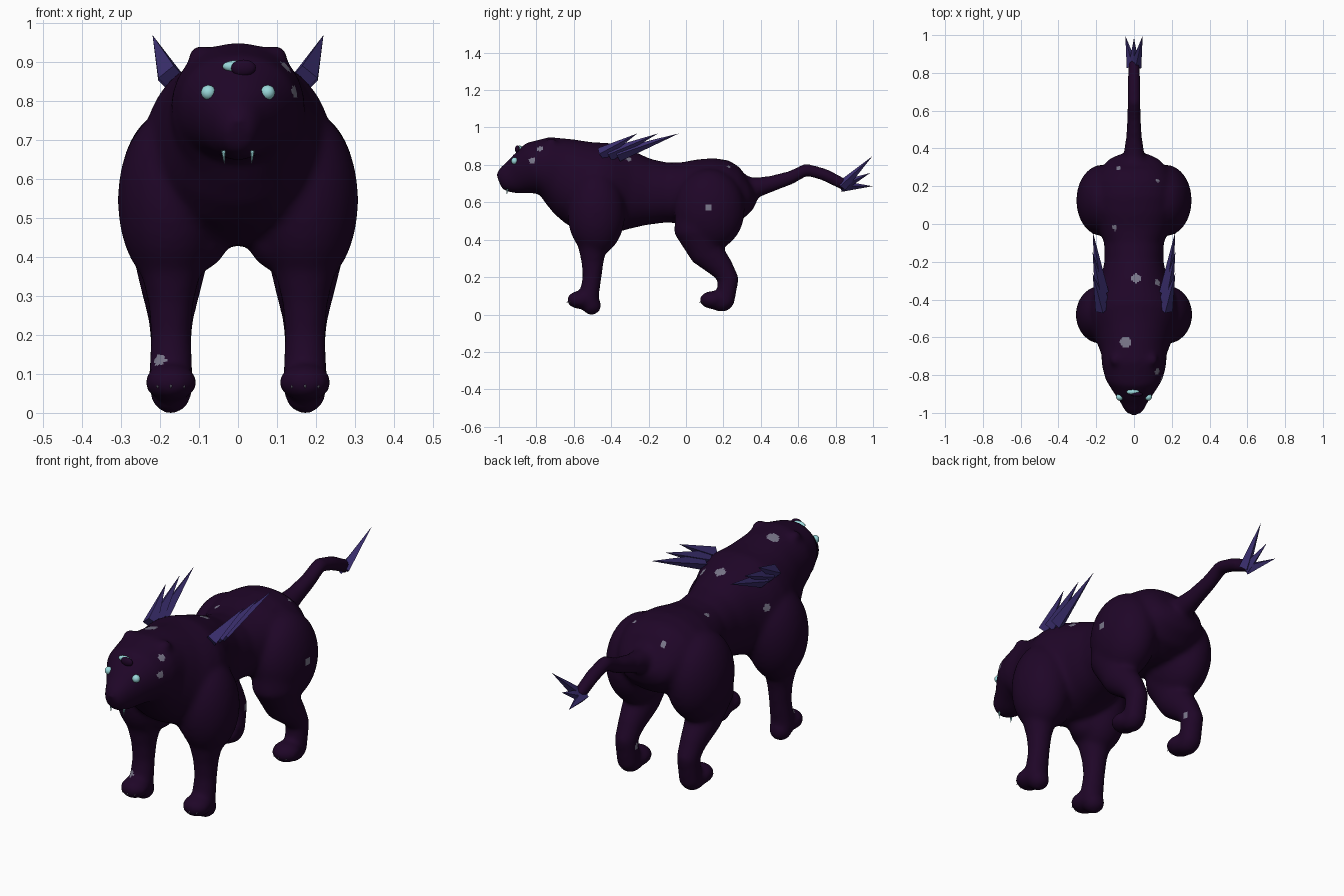
import bpy, bmesh, math
from mathutils import Vector, Matrix

if "Cube" in bpy.data.objects:
    bpy.data.objects.remove(bpy.data.objects["Cube"], do_unlink=True)


def material(name, rgb):
    m = bpy.data.materials.new(name)
    m.use_nodes = True
    m.diffuse_color = (*rgb, 1)
    m.node_tree.nodes["Principled BSDF"].inputs["Base Color"].default_value = (*rgb, 1)
    return m


fur = material("dark plum fur", (0.0135, 0.0017, 0.0205))
spot_grey = material("grey spots", (0.19, 0.18, 0.25))
spine_violet = material("violet spines", (0.045, 0.029, 0.165))
pale_cyan = material("pale cyan", (0.32, 0.68, 0.70))


def ellipsoid(bm, center, radii, u=24, v=16):
    mat = Matrix.Translation(center) @ Matrix.Diagonal((*radii, 1))
    bmesh.ops.create_uvsphere(bm, u_segments=u, v_segments=v, radius=1, matrix=mat)


def loft(bm, x, stations, sides=24, power=1):
    """Closed tube in a plane of constant x; stations are (y, z, half width, half depth).
    A power below 1 makes the cross-section boxier."""
    def bulge(v):
        return math.copysign(abs(v) ** power, v)
    rings = []
    for i, (y, z, rx, rd) in enumerate(stations):
        a = stations[max(i - 1, 0)]
        b = stations[min(i + 1, len(stations) - 1)]
        t = Vector((0, b[0] - a[0], b[1] - a[1])).normalized()
        up = t.cross(Vector((1, 0, 0)))
        ring = []
        for k in range(sides):
            ang = math.tau * k / sides
            co = Vector((x + rx * bulge(math.cos(ang)), y, z)) + up * (rd * bulge(math.sin(ang)))
            ring.append(bm.verts.new(co))
        rings.append(ring)
    for r, s in zip(rings, rings[1:]):
        for k in range(sides):
            n = (k + 1) % sides
            bm.faces.new((r[k], r[n], s[n], s[k]))
    bm.faces.new(rings[0][::-1])
    bm.faces.new(rings[-1])


def spike(bm, base, tip, radius, sides=4):
    base, tip = Vector(base), Vector(tip)
    d = tip - base
    mat = Matrix.Translation((base + tip) / 2) @ d.to_track_quat('Z', 'Y').to_matrix().to_4x4()
    bmesh.ops.create_cone(bm, cap_ends=True, segments=sides, radius1=radius,
                          radius2=0, depth=d.length, matrix=mat)


def finish(name, bm, mat, smooth=False):
    bmesh.ops.recalc_face_normals(bm, faces=bm.faces[:])
    me = bpy.data.meshes.new(name)
    bm.to_mesh(me)
    bm.free()
    me.materials.append(mat)
    if smooth:
        me.shade_smooth()
    ob = bpy.data.objects.new(name, me)
    bpy.context.collection.objects.link(ob)
    return ob


# Head, neck and torso: (y, top, bottom, half width)
bm = bmesh.new()
trunk = [(-1.0, .752, .67, .035), (-.975, .788, .653, .056), (-.93, .822, .643, .078),
         (-.88, .862, .64, .112), (-.82, .922, .64, .152), (-.75, .95, .62, .17),
         (-.68, .951, .578, .174), (-.61, .945, .515, .2), (-.55, .937, .465, .228),
         (-.48, .926, .425, .242), (-.4, .91, .425, .23), (-.3, .877, .455, .18),
         (-.2, .832, .478, .156), (-.1, .812, .492, .158), (-.02, .814, .485, .19),
         (.06, .829, .48, .215), (.14, .837, .47, .225), (.22, .824, .47, .215),
         (.29, .788, .5, .18), (.34, .74, .56, .135), (.362, .71, .61, .08)]
loft(bm, 0, [(y, (t + b) / 2, w, (t - b) / 2) for y, t, b, w in trunk], 32, .94)

# Tail
tail = [(.26, .67, .11), (.36, .675, .058), (.45, .697, .044), (.56, .732, .037),
        (.645, .775, .035), (.74, .748, .034), (.86, .688, .032)]
loft(bm, 0, [(y, z, r, r) for y, z, r in tail])

# Limbs, ears and paws on both sides
for s in (-1, 1):
    x = .172 * s
    ellipsoid(bm, (.096 * s, -.72, .91), (.032, .035, .034))
    ellipsoid(bm, (x, -.48, .545), (.137, .155, .23))
    ellipsoid(bm, (.13 * s, -.48, .455), (.11, .1, .1))
    ellipsoid(bm, (.168 * s, .125, .56), (.138, .19, .22))
    loft(bm, x, [(-.485, .52, .125, .135), (-.495, .42, .108, .1), (-.5, .35, .075, .075),
                 (-.5, .28, .058, .06), (-.502, .2, .052, .051), (-.515, .12, .056, .052),
                 (-.52, .06, .058, .05)])
    ellipsoid(bm, (x, -.505, .049), (.053, .053, .052))
    ellipsoid(bm, (x, -.57, .078), (.068, .067, .048))
    loft(bm, x, [(.1, .56, .12, .16), (.065, .44, .108, .13), (.11, .33, .08, .09),
                 (.19, .25, .06, .066), (.226, .19, .053, .058), (.21, .06, .053, .048)])
    ellipsoid(bm, (x, .19, .062), (.053, .063, .048))
    ellipsoid(bm, (x, .14, .078), (.068, .068, .048))

# Fuse the lumps into one smooth skin
ob = finish("body", bm, fur)
remesh = ob.modifiers.new("fuse", 'REMESH')
remesh.mode = 'VOXEL'
remesh.voxel_size = .011
soften = ob.modifiers.new("soften", 'SMOOTH')
soften.factor = .5
soften.iterations = 15
dg = bpy.context.evaluated_depsgraph_get()
skin = bpy.data.meshes.new_from_object(ob.evaluated_get(dg))
ob.modifiers.clear()
ob.data = skin
skin.materials.clear()
skin.materials.append(fur)
skin.materials.append(spot_grey)
skin.shade_smooth()

# Grey spots: faces close to each spot centre
spots = [(.3, .12, .57, .019), (.13, .23, .79, .012), (-.09, .31, .77, .016),
         (-.1, -.02, .79, .014), (.01, -.29, .87, .026), (.115, -.32, .82, .018),
         (-.05, -.62, .945, .03), (.16, -.83, .825, .016), (.13, -.785, .89, .018),
         (-.2, -.55, .135, .018), (-.2, -.36, .72, .018), (.12, .22, .165, .014),
         (-.12, .24, .19, .014)]
centers = [p.center.copy() for p in skin.polygons]
for p in skin.polygons:
    p.material_index = 0
for *co, r in spots:
    near = min(centers, key=lambda c: (c - Vector(co)).length_squared)
    for p, c in zip(skin.polygons, centers):
        if (c - near).length < r:
            p.material_index = 1


def face_front(x, z):
    """Foremost y of the skin around a point of the face."""
    return min(c.y for c in centers if abs(c.x - x) < .009 and abs(c.z - z) < .009)


# Shoulder spine fans
for s, side in ((-1, "right"), (1, "left")):
    bm = bmesh.new()
    for i in range(3):
        spike(bm, (s * .169, -.455 + .045 * i, .858 - .003 * i),
              (s * .219, -.26 + .111 * i, .968), .036)
    finish(side + "_shoulder_spines", bm, spine_violet)

# Tail tip spines
bm = bmesh.new()
for tip in ((.046, .997, .847), (0, .985, .757), (-.046, .997, .686)):
    spike(bm, (tip[0] * .2, .832, .686), tip, .03)
finish("tail_spines", bm, spine_violet)

# Eyes, forehead eye and its dark lid
bm = bmesh.new()
for s in (-1, 1):
    ellipsoid(bm, (.076 * s, face_front(.076 * s, .821) + .008, .821), (.019, .018, .019), 16, 10)
finish("eyes", bm, pale_cyan, True)
brow = face_front(0, .885)
bm = bmesh.new()
ellipsoid(bm, (-.006, brow + .006, .888), (.034, .014, .015), 16, 10)
finish("forehead_eye", bm, pale_cyan, True)
bm = bmesh.new()
ellipsoid(bm, (.014, brow - .006, .884), (.032, .013, .021), 16, 10)
finish("forehead_lid", bm, fur, True)

# Fangs and claws
bm = bmesh.new()
for s in (-1, 1):
    spike(bm, (.037 * s, -.955, .672), (.035 * s, -.958, .638), .006, 6)
finish("fangs", bm, pale_cyan)
bm = bmesh.new()
for s in (-1, 1):
    for y in (-.625, .085):
        for k in (-1, 0, 1):
            yy = y + .012 * abs(k)
            spike(bm, (.172 * s + .034 * k, yy, .072), (.172 * s + .034 * k, yy - .015, .062), .005, 6)
finish("claws", bm, spot_grey)
